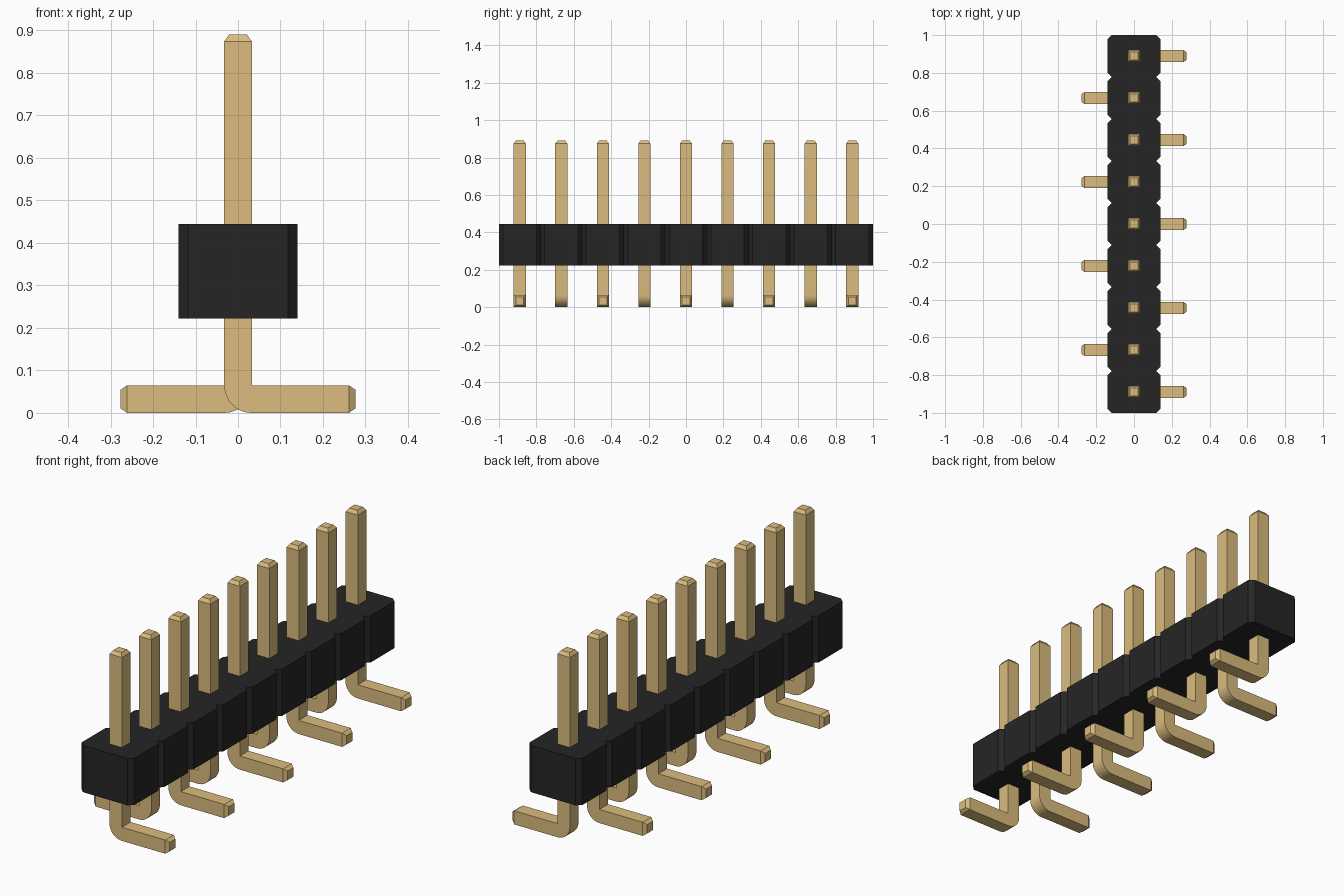
import bpy, bmesh, math
from mathutils import Vector

if "Cube" in bpy.data.objects:
    bpy.data.objects.remove(bpy.data.objects["Cube"])

COUNT = 9
PITCH = 2 / COUNT
W = 0.0325            # half width of a pin
TIP = 0.016           # taper at the pin ends
TOP, REACH = 0.89, 0.277
BODY_X, BODY_LOW, BODY_HIGH, CHAMFER = 0.14, 0.222, 0.445, 0.022


def material(name, rgb):
    m = bpy.data.materials.new(name)
    m.use_nodes = True
    m.diffuse_color = (*rgb, 1)
    m.node_tree.nodes["Principled BSDF"].inputs["Base Color"].default_value = (*rgb, 1)
    return m


gold = material("gold metal", (0.708, 0.503, 0.209))
black = material("black plastic", (0.0194, 0.0185, 0.0185))


def prism(name, outline, offset, mat, taper_ends=False):
    """Extrude a closed outline along offset; optionally taper the pin ends."""
    bm = bmesh.new()
    base = bm.faces.new([bm.verts.new(p) for p in outline])
    ext = bmesh.ops.extrude_face_region(bm, geom=[base])["geom"]
    verts = [v for v in ext if isinstance(v, bmesh.types.BMVert)]
    bmesh.ops.translate(bm, verts=verts, vec=Vector(offset))
    bmesh.ops.recalc_face_normals(bm, faces=bm.faces[:])
    if taper_ends:
        ends = [f for f in bm.faces
                if all(v.co.z > TOP - TIP - 0.001 for v in f.verts)
                or all(abs(v.co.x) > REACH - TIP - 0.001 for v in f.verts)]
        for f in ends:
            bmesh.ops.inset_region(bm, faces=[f], thickness=TIP, depth=TIP)
    mesh = bpy.data.meshes.new(name)
    bm.to_mesh(mesh)
    bm.free()
    mesh.materials.append(mat)
    obj = bpy.data.objects.new(name, mesh)
    bpy.context.collection.objects.link(obj)
    return obj


# Plastic housing: a strip of chamfered cells joined at their notches
right_edge = []
for i in range(COUNT):
    y0, y1 = -1 + i * PITCH, -1 + (i + 1) * PITCH
    if i == 0:
        right_edge.append((BODY_X - CHAMFER, y0))
    right_edge += [(BODY_X, y0 + CHAMFER), (BODY_X, y1 - CHAMFER), (BODY_X - CHAMFER, y1)]
outline = right_edge + [(-x, y) for x, y in reversed(right_edge)]
prism("housing", [(x, y, BODY_LOW) for x, y in outline],
      (0, 0, BODY_HIGH - BODY_LOW), black)

# Bent pins: rounded heel, sharp inner corner, feet alternating sides
for i in range(COUNT):
    side = 1 if i % 2 == 0 else -1
    y = -1 + (i + 0.5) * PITCH
    profile = [(W, TOP - TIP), (-W, TOP - TIP)]
    for k in range(11):
        a = math.pi + k * math.pi / 20
        profile.append((W + 2 * W * math.cos(a), 2 * W + 2 * W * math.sin(a)))
    profile += [(REACH - TIP, 0), (REACH - TIP, 2 * W), (W, 2 * W)]
    pin = prism(f"pin_{i + 1}", [(side * x, y - W, z) for x, z in profile],
                (0, 2 * W, 0), gold, taper_ends=True)
    bpy.ops.object.select_all(action="DESELECT")
    pin.select_set(True)
    bpy.context.view_layer.objects.active = pin
    bpy.ops.object.shade_smooth_by_angle(angle=math.radians(25))
